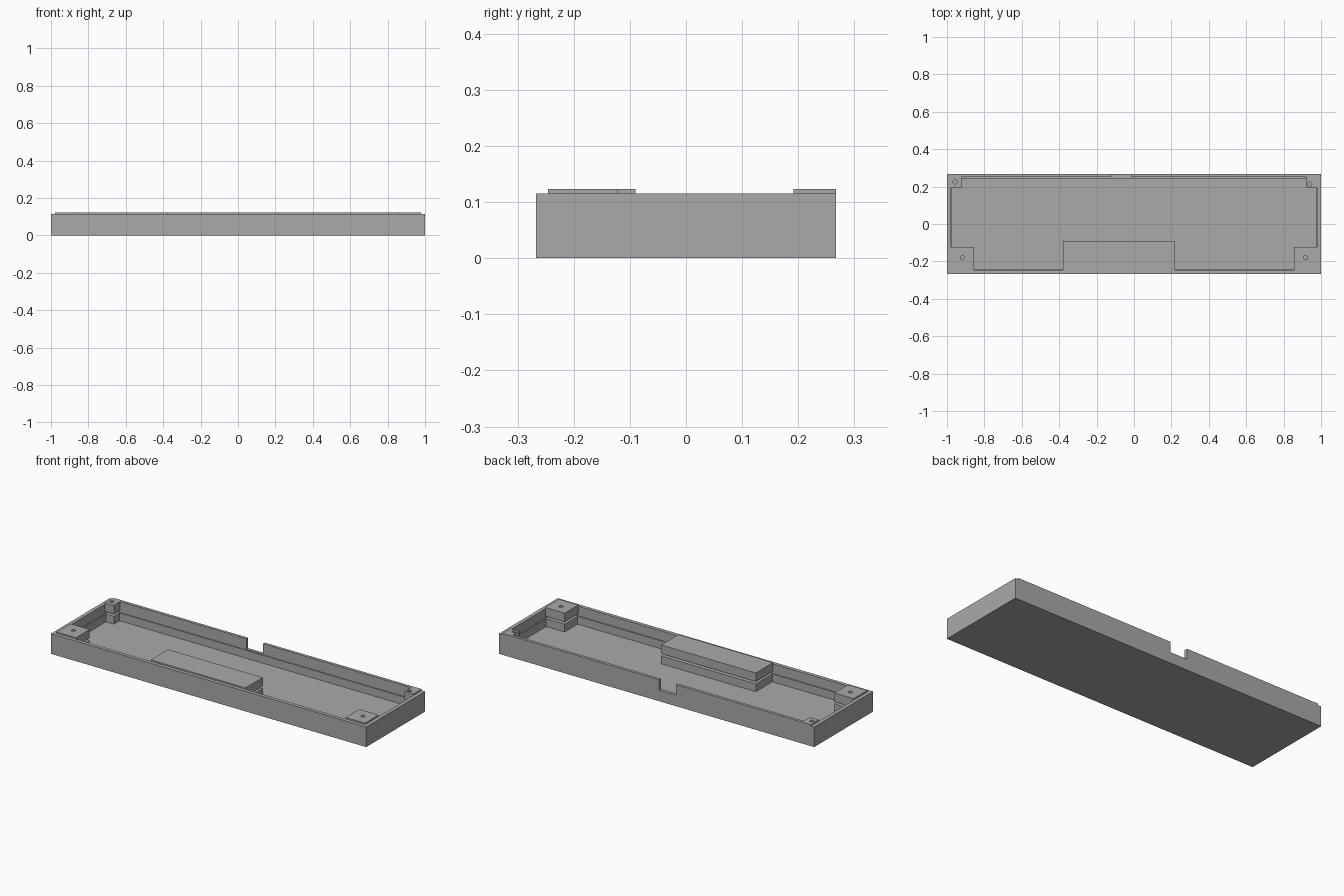
import bpy

if "Cube" in bpy.data.objects:
    bpy.data.objects.remove(bpy.data.objects["Cube"], do_unlink=True)

# Single grey finish
grey = bpy.data.materials.new("plain grey")
grey.use_nodes = True
colour = (0.4, 0.4, 0.4, 1)
grey.diffuse_color = colour
grey.node_tree.nodes["Principled BSDF"].inputs["Base Color"].default_value = colour


def box(name, x0, x1, y0, y1, z0, z1):
    bpy.ops.mesh.primitive_cube_add(size=1)
    ob = bpy.context.object
    ob.name = name
    for v in ob.data.vertices:
        v.co = (x1 if v.co.x > 0 else x0,
                y1 if v.co.y > 0 else y0,
                z1 if v.co.z > 0 else z0)
    ob.data.materials.append(grey)
    return ob


def cut(target, cutter):
    cutter.hide_render = True
    mod = target.modifiers.new("cut", "BOOLEAN")
    mod.operation = "DIFFERENCE"
    mod.solver = "EXACT"
    mod.object = cutter
    bpy.context.view_layer.objects.active = target
    bpy.ops.object.modifier_apply(modifier=mod.name)
    bpy.data.objects.remove(cutter, do_unlink=True)


# Key dimensions
HALF_Y = 0.267
RIM, TOP = 0.115, 0.123
FLOOR, LEDGE, SLOT_TOP = 0.015, 0.06, 0.073
IN_X, FRONT, BACK = 0.978, -0.246, 0.25
STEP = 0.006
NOTCH = (-0.122, -0.016)

# Open tray with a stepped inner wall and a notch in the back wall
tray = box("tray", -1, 1, -HALF_Y, HALF_Y, 0, RIM)
cut(tray, box("upper_cavity", -IN_X, IN_X, FRONT, BACK, LEDGE, 0.2))
cut(tray, box("lower_cavity", -IN_X + STEP, IN_X - STEP,
              FRONT + STEP, BACK - STEP, FLOOR, 0.2))
cut(tray, box("cable_notch", *NOTCH, BACK - 0.05, 0.3, LEDGE + 0.003, 0.2))

# Raised lip on the back wall, either side of the notch
box("back_lip_right", -IN_X, NOTCH[0], BACK, HALF_Y, RIM, TOP)
box("back_lip_left", NOTCH[1], IN_X, BACK, HALF_Y, RIM, TOP)


def block(name, x0, x1, y0, y1, hole=None):
    # Lower and upper halves with a board slot between them
    for part, z0, z1 in (("lower", FLOOR, LEDGE), ("upper", SLOT_TOP, TOP)):
        ob = box(name + "_" + part, x0, x1, y0, y1, z0, z1)
        if hole:
            bpy.ops.mesh.primitive_cylinder_add(
                vertices=24, radius=0.011, depth=0.3,
                location=(hole[0], hole[1], 0.06))
            drill = bpy.context.object
            drill.data.materials.append(grey)
            cut(ob, drill)


# Corner blocks with screw holes
for side, s in (("right", -1), ("left", 1)):
    x0, x1 = sorted((s * 0.855, s * IN_X))
    block("front_block_" + side, x0, x1, FRONT, -0.122, (s * 0.918, -0.18))
    x0, x1 = sorted((s * 0.922, s * IN_X))
    hole = (-0.957, 0.225) if s < 0 else (0.94, 0.214)
    block("back_post_" + side, x0, x1, 0.192, BACK, hole)

# Long support block along the front wall
block("centre_block", -0.38, 0.22, FRONT, -0.09)
